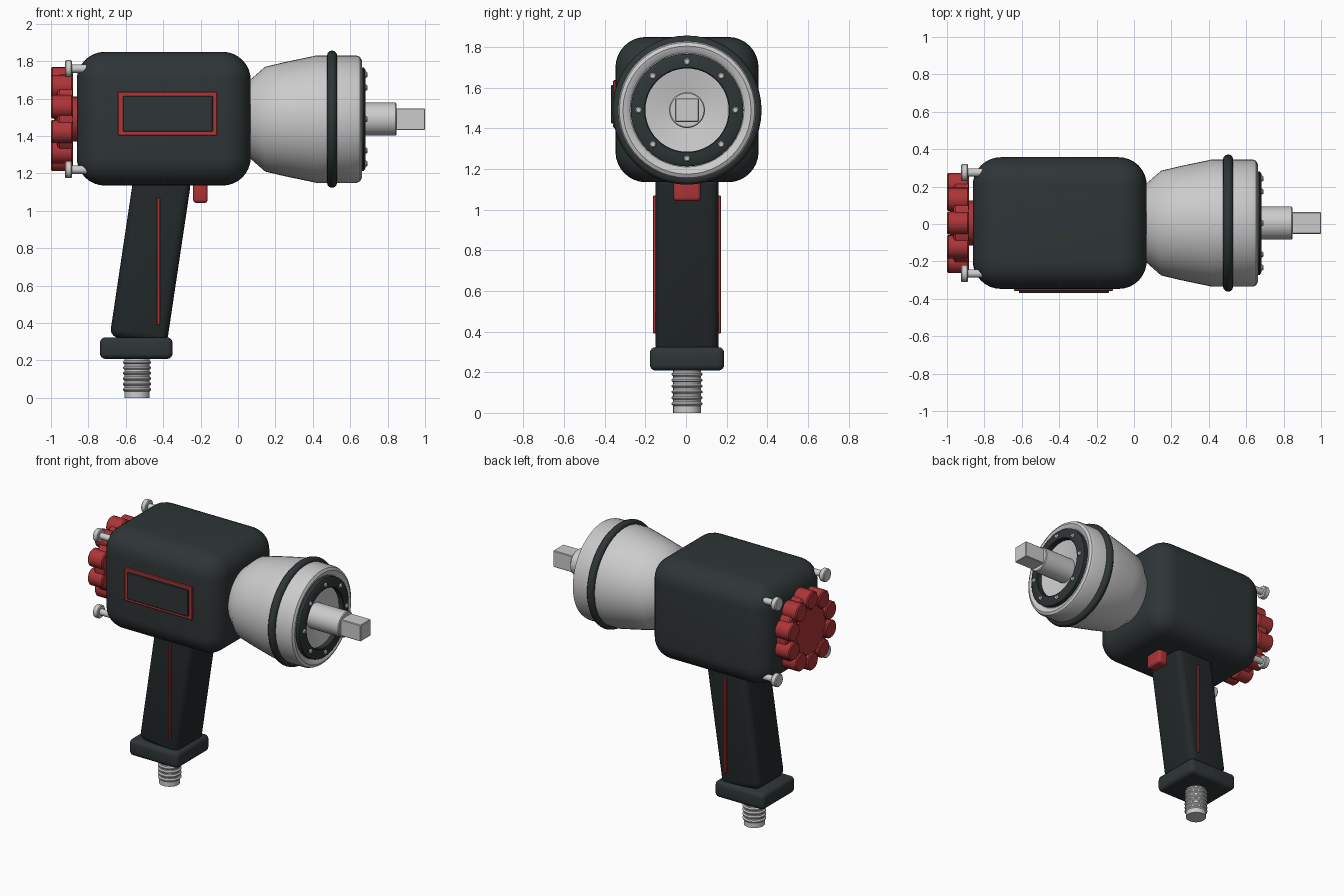
import bpy, bmesh
from math import pi, sin, cos, radians
from mathutils import Vector, Matrix

if "Cube" in bpy.data.objects:
    bpy.data.objects.remove(bpy.data.objects["Cube"])

CY, CZ = 0.005, 1.49          # tool axis


def material(name, rgb):
    m = bpy.data.materials.new(name)
    m.diffuse_color = (*rgb, 1)
    m.use_nodes = True
    m.node_tree.nodes["Principled BSDF"].inputs["Base Color"].default_value = m.diffuse_color
    return m


DARK = material("dark_shell", (0.028, 0.036, 0.038))
GRIP = material("black_grip", (0.016, 0.021, 0.022))
RED = material("red_accent", (0.42, 0.035, 0.04))


def finish(bm, name, mat=None, angle=35):
    bmesh.ops.recalc_face_normals(bm, faces=bm.faces)
    me = bpy.data.meshes.new(name)
    bm.to_mesh(me)
    bm.free()
    ob = bpy.data.objects.new(name, me)
    bpy.context.collection.objects.link(ob)
    if mat:
        me.materials.append(mat)
    bpy.ops.object.select_all(action='DESELECT')
    ob.select_set(True)
    bpy.context.view_layer.objects.active = ob
    bpy.ops.object.shade_smooth_by_angle(angle=radians(angle))
    return ob


def box(name, lo, hi, bevel=0, mat=None, segs=4, tilt=0):
    lo, hi = Vector(lo), Vector(hi)
    bm = bmesh.new()
    bmesh.ops.create_cube(bm, size=1, matrix=Matrix.Diagonal((*(hi - lo), 1)))
    if bevel:
        bmesh.ops.bevel(bm, geom=bm.edges[:], offset=bevel, segments=segs,
                        profile=0.5, affect='EDGES')
    bm.transform(Matrix.Translation((lo + hi) / 2) @ Matrix.Rotation(tilt, 4, 'Y'))
    return finish(bm, name, mat)


def lathe(name, profile, centre=(0, CY, CZ), axis='X', mat=None, steps=48, closed=False):
    """Revolve (position along axis, radius) points around X or Z."""
    bm = bmesh.new()
    vs = [bm.verts.new((a, 0, r)) for a, r in profile]
    es = [bm.edges.new(p) for p in zip(vs, vs[1:])]
    if closed:
        es.append(bm.edges.new((vs[-1], vs[0])))
    bmesh.ops.spin(bm, geom=vs + es, cent=(0, 0, 0), axis=(1, 0, 0),
                   angle=2 * pi, steps=steps, use_duplicate=False)
    bmesh.ops.remove_doubles(bm, verts=bm.verts[:], dist=1e-5)
    rot = Matrix.Rotation(-pi / 2, 4, 'Y') if axis == 'Z' else Matrix()
    bm.transform(Matrix.Translation(centre) @ rot)
    return finish(bm, name, mat)


# Motor housing with raised side panel
box("housing", (-0.862, CY - 0.352, 1.135), (0.068, CY + 0.352, 1.85), 0.15, DARK, 8)
box("panel_frame", (-0.642, -0.358, 1.402), (-0.112, -0.33, 1.637), 0.004, RED, 1)
box("panel_plate", (-0.616, -0.37, 1.424), (-0.135, -0.33, 1.614), 0.004, DARK, 1)

# Nose casing with shallow conical cup at the front
lathe("nose_casing", [(-0.02, 0), (-0.02, 0.205), (0.065, 0.21), (0.145, 0.28), (0.25, 0.305),
                      (0.417, 0.34), (0.635, 0.34), (0.652, 0.333), (0.662, 0.315),
                      (0.655, 0.29), (0.645, 0.28), (0.645, 0.205), (0.60, 0.09), (0.60, 0)])
lathe("rubber_band", [(0.503 + 0.027 * cos(i * pi / 6), 0.34 + 0.027 * sin(i * pi / 6))
                      for i in range(12)], mat=DARK, closed=True)
lathe("front_ring", [(0.62, 0.205), (0.678, 0.205), (0.682, 0.21), (0.682, 0.262),
                     (0.672, 0.277), (0.62, 0.277)], mat=DARK, closed=True)
for i in range(8):
    a = i * pi / 4
    lathe(f"ring_bolt_{i + 1}", [(0.66, 0), (0.66, 0.016), (0.686, 0.016), (0.692, 0.011), (0.692, 0)],
          (0, CY + 0.238 * cos(a), CZ + 0.238 * sin(a)), steps=16)

# Drive shaft and square drive
lathe("drive_shaft", [(0.55, 0), (0.55, 0.088), (0.842, 0.088), (0.847, 0.083), (0.847, 0)])
box("square_drive", (0.8, CY - 0.058, CZ - 0.058), (1.0, CY + 0.058, CZ + 0.058), 0.004, None, 1)

# Rear lobed knob
lathe("knob_neck", [(-0.9, 0), (-0.9, 0.12), (-0.85, 0.12), (-0.85, 0)], mat=RED)
lathe("knob_body", [(-0.985, 0), (-0.985, 0.165), (-0.975, 0.17), (-0.965, 0.235),
                    (-0.955, 0.245), (-0.885, 0.245), (-0.885, 0)], mat=RED)
for i in range(10):
    a = (i + 0.5) * pi / 5
    lathe(f"knob_lobe_{i + 1}", [(-1.0, 0), (-1.0, 0.055), (-0.993, 0.062), (-0.89, 0.062),
                                 (-0.883, 0.055), (-0.883, 0)],
          (0, CY + 0.216 * cos(a), CZ + 0.216 * sin(a)), mat=RED, steps=24)

# Corner screws on the back of the housing
for sy in (-1, 1):
    for sz in (-1, 1):
        lathe(f"back_screw_{'left' if sy < 0 else 'right'}_{'low' if sz < 0 else 'high'}",
              [(-0.925, 0), (-0.925, 0.04), (-0.92, 0.045), (-0.892, 0.045), (-0.887, 0.04),
               (-0.887, 0.022), (-0.8, 0.022), (-0.79, 0)],
              (0, CY + 0.27 * sy, CZ + 0.27 * sz), steps=24)

# Tilted grip, side strips, trigger
box("grip", (-0.622, CY - 0.155, 0.3), (-0.314, CY + 0.155, 1.19), 0.045, GRIP, 5, radians(8.5))
for s, side in ((-1, "front"), (1, "back")):
    y = CY + s * 0.157
    box(f"grip_strip_{side}", (-0.433, y - 0.01, 0.39), (-0.417, y + 0.01, 1.07), 0.003, RED, 1)
box("trigger", (-0.24, CY - 0.067, 1.042), (-0.162, CY + 0.067, 1.2), 0.018, RED)

# Grip foot and threaded air inlet
box("grip_foot", (-0.738, CY - 0.183, 0.208), (-0.35, CY + 0.183, 0.324), 0.03, DARK)
thread = [(0, 0), (0, 0.068), (0.03, 0.068)]
for i in range(6):
    z = 0.035 + i * 0.029
    thread += [(z, 0.068), (z + 0.007, 0.076), (z + 0.013, 0.076), (z + 0.02, 0.068)]
lathe("air_inlet", thread + [(0.25, 0.068), (0.25, 0)], (-0.54, CY, 0), 'Z')
